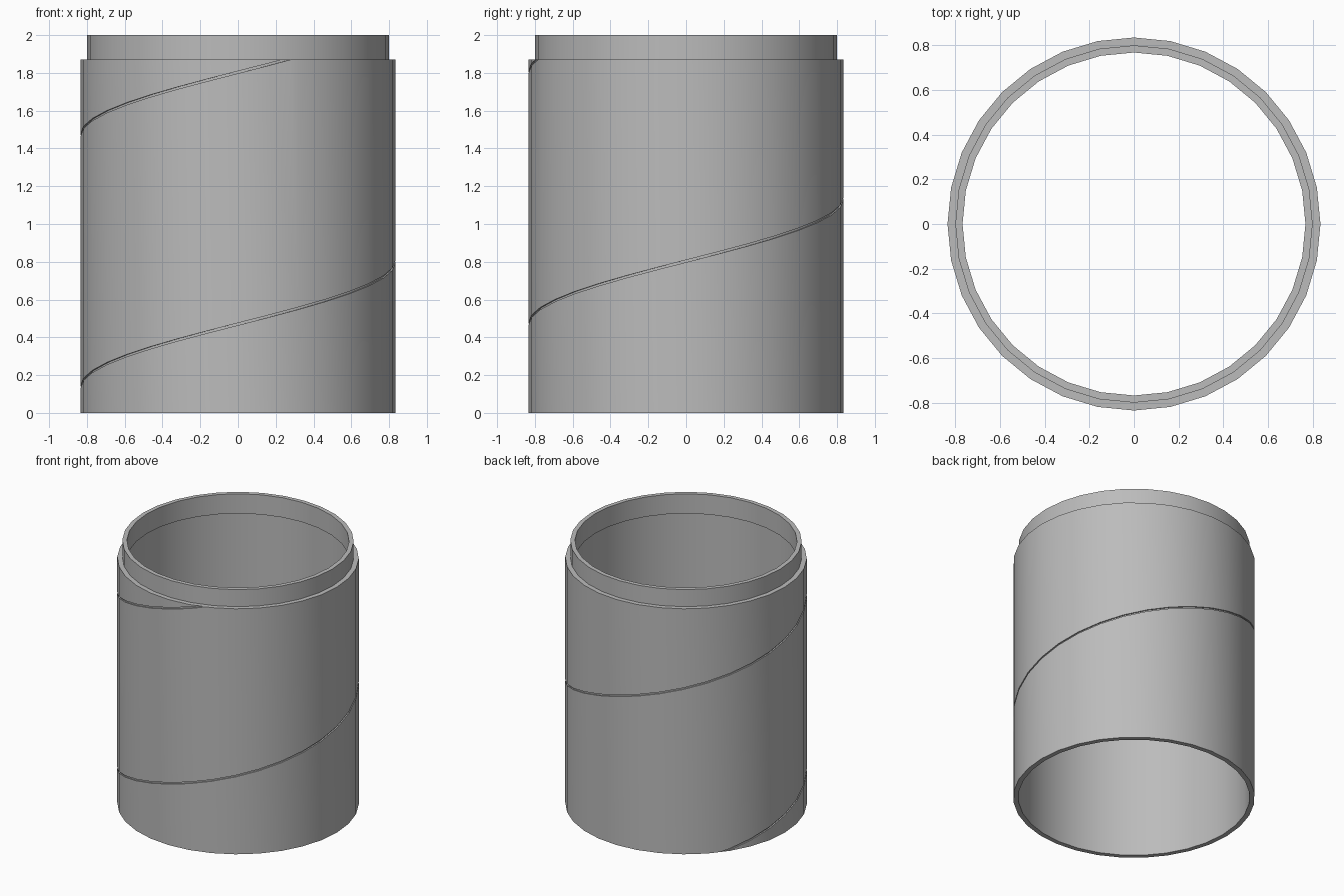
import bpy, bmesh
from math import cos, sin, pi, radians

cube = bpy.data.objects.get("Cube")
if cube:
    bpy.data.objects.remove(cube)

SIDES = 32
R_OUT, R_MID, R_IN = 0.834, 0.799, 0.767
H_SLEEVE, H_TOTAL, H_LIP = 1.87, 2.0, 1.85
PITCH, SEAM_Z = 4 / 3, 0.47      # seam rise per turn, seam height at the front
SEAM_W, SEAM_D = 0.012, 0.01     # groove width and depth

grey = bpy.data.materials.new("plain grey")
grey.use_nodes = True
colour = (0.5, 0.5, 0.5, 1)
grey.diffuse_color = colour
grey.node_tree.nodes["Principled BSDF"].inputs["Base Color"].default_value = colour


def point(bm, r, z, k):
    """Vertex at step k around the tube, counted from the front."""
    a = 2 * pi * k / SIDES - pi / 2
    return bm.verts.new((r * cos(a), r * sin(a), z))


def sweep(bm, profile, first, last, rise=0):
    """Turn an (r, z) profile around z, optionally climbing as a helix."""
    rows = [[point(bm, r, z + rise * k / SIDES, k) for r, z in profile]
            for k in range(first, last + 1)]
    for a, b in zip(rows, rows[1:]):
        for i in range(len(profile) - 1):
            bm.faces.new((a[i], b[i], b[i + 1], a[i + 1]))


def finish(bm, name):
    bmesh.ops.remove_doubles(bm, verts=bm.verts, dist=0.0005)
    bmesh.ops.recalc_face_normals(bm, faces=bm.faces)
    mesh = bpy.data.meshes.new(name)
    bm.to_mesh(mesh)
    bm.free()
    mesh.materials.append(grey)
    obj = bpy.data.objects.new(name, mesh)
    bpy.context.collection.objects.link(obj)
    bpy.ops.object.select_all(action="DESELECT")
    obj.select_set(True)
    bpy.context.view_layer.objects.active = obj
    bpy.ops.object.shade_smooth_by_angle(angle=radians(30))


# Sleeve: wound wall with a helical seam groove, trimmed flat at both ends
bm = bmesh.new()
low, high = SEAM_Z - SEAM_W / 2, SEAM_Z + SEAM_W / 2
wall = [(R_OUT, low), (R_OUT - SEAM_D, low), (R_OUT - SEAM_D, high),
        (R_OUT, high), (R_OUT, low + PITCH)]
sweep(bm, wall, -2 * SIDES, 2 * SIDES, PITCH)
for z, up in ((0, -1), (H_SLEEVE, 1)):
    bmesh.ops.bisect_plane(bm, geom=bm.verts[:] + bm.edges[:] + bm.faces[:],
                           plane_co=(0, 0, z), plane_no=(0, 0, up), clear_outer=True)
# Rims and inner wall
sweep(bm, [(R_OUT, 0), (R_MID, 0), (R_MID, H_SLEEVE), (R_OUT, H_SLEEVE)], 0, SIDES)
finish(bm, "sleeve")

# Collar: narrower ring standing out of the top
bm = bmesh.new()
sweep(bm, [(R_MID, H_LIP), (R_MID, H_TOTAL), (R_IN, H_TOTAL),
           (R_IN, H_LIP), (R_MID, H_LIP)], 0, SIDES)
finish(bm, "collar")
